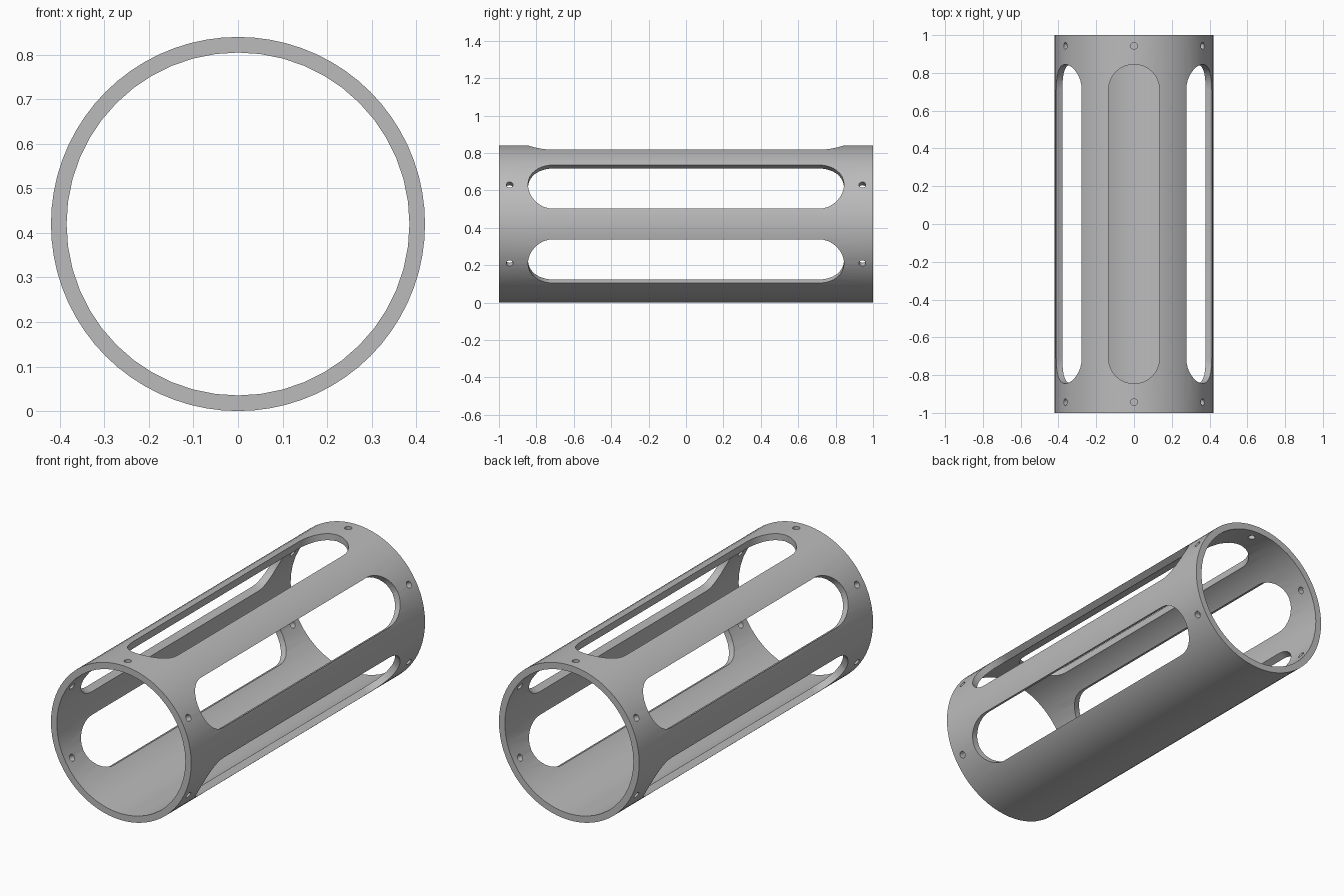
import bpy, bmesh, math
from mathutils import Matrix, Vector

cube = bpy.data.objects.get("Cube")
if cube:
    bpy.data.objects.remove(cube, do_unlink=True)

R_OUT, R_IN, HALF = 0.42, 0.385, 1.0
SLOT_R, SLOT_END = 0.135, 0.845
HOLE_R, HOLE_Y = 0.018, 0.943
ANGLES = [-30, 30, 90, 150, 210]

grey = bpy.data.materials.new("plain grey")
grey.use_nodes = True
colour = (0.5, 0.5, 0.5, 1)
grey.diffuse_color = colour
grey.node_tree.nodes["Principled BSDF"].inputs["Base Color"].default_value = colour


def make_object(name, bm):
    bmesh.ops.recalc_face_normals(bm, faces=bm.faces)
    mesh = bpy.data.meshes.new(name)
    bm.to_mesh(mesh)
    bm.free()
    mesh.materials.append(grey)
    obj = bpy.data.objects.new(name, mesh)
    bpy.context.collection.objects.link(obj)
    return obj


def add_prism(bm, outline, low, high, matrix):
    """Extrude a 2D outline along local z, then place it."""
    face = bm.faces.new([bm.verts.new(matrix @ Vector((x, y, low))) for x, y in outline])
    new = bmesh.ops.extrude_face_region(bm, geom=[face], use_keep_orig=True)["geom"]
    shift = matrix.to_3x3() @ Vector((0, 0, high - low))
    bmesh.ops.translate(bm, vec=shift, verts=[v for v in new if isinstance(v, bmesh.types.BMVert)])


def circle(radius, count, y=0):
    return [(radius * math.cos(math.tau * i / count), y + radius * math.sin(math.tau * i / count))
            for i in range(count)]


def stadium(radius, end, steps=16):
    points = []
    for side in (0, 1):
        for i in range(steps + 1):
            a = math.pi * (side + i / steps)
            points.append((radius * math.cos(a), (1 - 2 * side) * (end - radius) + radius * math.sin(a)))
    return points


def cut(target, cutter):
    mod = target.modifiers.new("cut", 'BOOLEAN')
    mod.operation, mod.solver, mod.object = 'DIFFERENCE', 'EXACT', cutter
    bpy.context.view_layer.objects.active = target
    bpy.ops.object.modifier_apply(modifier=mod.name)
    bpy.data.objects.remove(cutter, do_unlink=True)


# Tube lying along y
centre = Matrix.Translation((0, 0, R_OUT))
along_y = centre @ Matrix.Rotation(math.pi / 2, 4, 'X')
bm = bmesh.new()
add_prism(bm, circle(R_OUT, 72), -HALF, HALF, along_y)
tube = make_object("slotted_tube", bm)
bm = bmesh.new()
add_prism(bm, circle(R_IN, 48), -HALF - 0.1, HALF + 0.1, along_y)
cut(tube, make_object("bore_cutter", bm))

# Long windows and screw holes through the wall; the underside stays solid
bm = bmesh.new()
for angle in ANGLES:
    outward = centre @ Matrix.Rotation(math.radians(90 - angle), 4, 'Y')
    add_prism(bm, stadium(SLOT_R, SLOT_END), 0.3, 0.5, outward)
    for y in (-HOLE_Y, HOLE_Y):
        add_prism(bm, circle(HOLE_R, 16, y), 0.3, 0.5, outward)
cut(tube, make_object("window_cutter", bm))

# Rounded walls with crisp rims
bpy.ops.object.select_all(action='DESELECT')
tube.select_set(True)
bpy.context.view_layer.objects.active = tube
bpy.ops.object.shade_smooth_by_angle(angle=math.radians(30))
